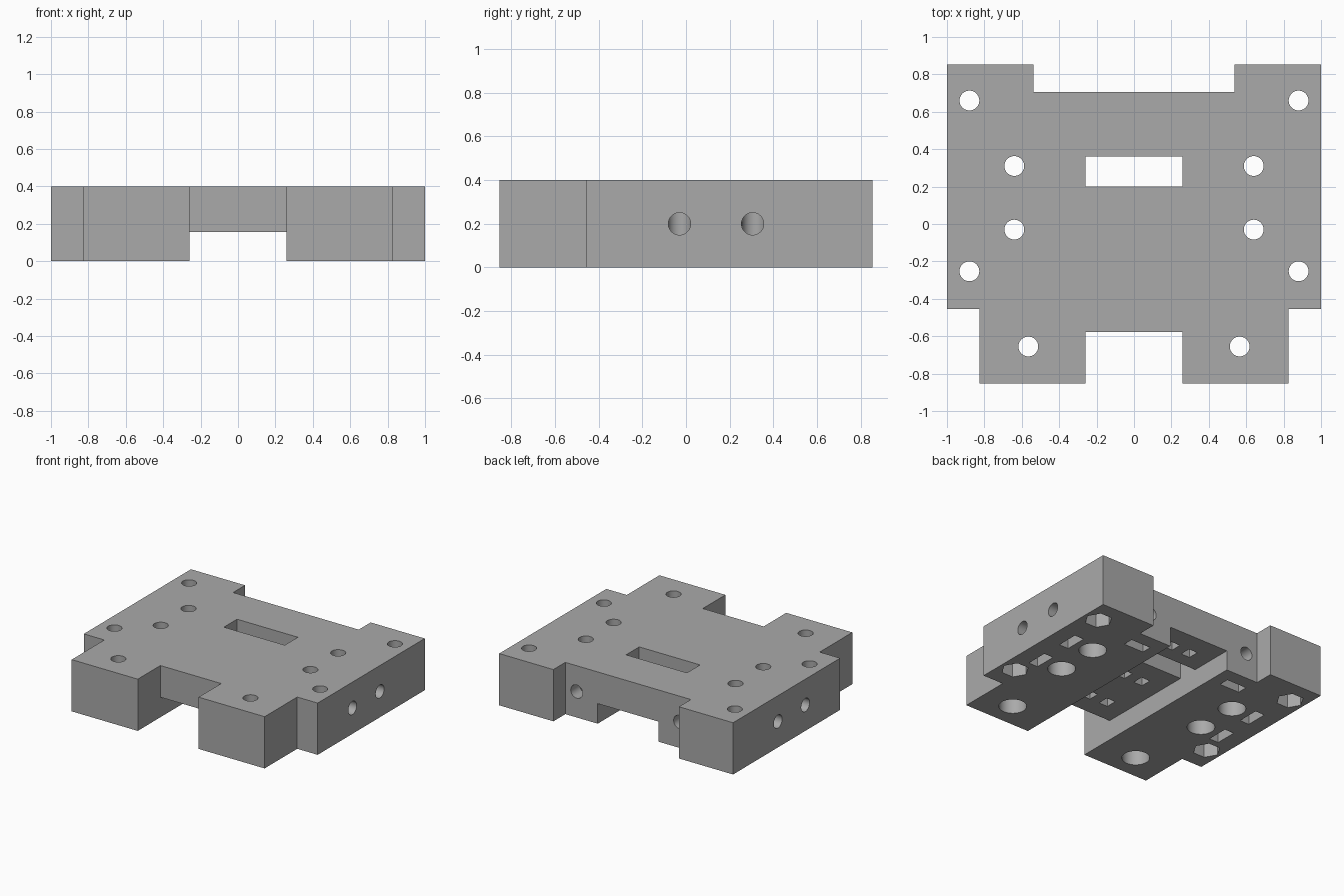
import bpy, bmesh, math
from mathutils import Matrix, Vector

if "Cube" in bpy.data.objects:
    bpy.data.objects.remove(bpy.data.objects["Cube"])

H = 0.4        # block height
R = 0.053      # screw hole radius

grey = bpy.data.materials.new("plain grey")
grey.diffuse_color = (0.40, 0.40, 0.40, 1)
grey.use_nodes = True
grey.node_tree.nodes["Principled BSDF"].inputs["Base Color"].default_value = grey.diffuse_color


def make_object(name, bm):
    bmesh.ops.recalc_face_normals(bm, faces=bm.faces)
    mesh = bpy.data.meshes.new(name)
    bm.to_mesh(mesh)
    bm.free()
    mesh.materials.append(grey)
    obj = bpy.data.objects.new(name, mesh)
    bpy.context.collection.objects.link(obj)
    return obj


# Block outline: right half, mirrored to the left
half = [(0.26, -0.853), (0.825, -0.853), (0.825, -0.455), (1, -0.455),
        (1, 0.853), (0.537, 0.853), (0.537, 0.707)]
outline = [(0.26, -0.577)] + half
outline += [(-x, y) for x, y in reversed(outline)]
bm = bmesh.new()
face = bm.faces.new([bm.verts.new((x, y, 0)) for x, y in outline])
top = bmesh.ops.extrude_face_region(bm, geom=[face])["geom"]
bmesh.ops.translate(bm, vec=(0, 0, H),
                    verts=[g for g in top if isinstance(g, bmesh.types.BMVert)])
block = make_object("mounting_block", bm)


def cut(bm):
    """Subtract a cutter shape from the block, then discard the cutter."""
    cutter = make_object("cutter", bm)
    cutter.hide_render = True
    mod = block.modifiers.new("cut", "BOOLEAN")
    mod.operation = "DIFFERENCE"
    mod.solver = "EXACT"
    mod.object = cutter
    bpy.context.view_layer.objects.active = block
    bpy.ops.object.modifier_apply(modifier=mod.name)
    bpy.data.objects.remove(cutter)


def cut_box(x0, x1, y0, y1, z0, z1):
    bm = bmesh.new()
    bmesh.ops.create_cube(bm, size=1)
    for v in bm.verts:
        v.co = Vector((x1 if v.co.x > 0 else x0, y1 if v.co.y > 0 else y0,
                       z1 if v.co.z > 0 else z0))
    cut(bm)


def cut_rod(a, b, radius, sides=40, turn=0.0):
    a, b = Vector(a), Vector(b)
    d = b - a
    rot = d.to_track_quat("Z", "Y").to_matrix().to_4x4()
    bm = bmesh.new()
    bmesh.ops.create_cone(bm, cap_ends=True, segments=sides, radius1=radius,
                          radius2=radius, depth=d.length,
                          matrix=Matrix.Translation((a + b) / 2) @ rot
                          @ Matrix.Rotation(turn, 4, "Z"))
    cut(bm)


# Underside channel and through slot
cut_box(-0.26, 0.26, -1, 1, -0.1, 0.155)
cut_box(-0.26, 0.26, 0.2, 0.36, 0.1, 0.5)

for s in (-1, 1):
    # Vertical screw holes with round counterbores below
    for x, y in ((0.64, 0.31), (0.64, -0.03), (0.565, -0.655)):
        cut_rod((s * x, y, -0.1), (s * x, y, 0.5), R)
        cut_rod((s * x, y, -0.1), (s * x, y, 0.13), 0.098)
    # Vertical screw holes with hexagonal nut pockets below
    for y in (0.66, -0.253):
        cut_rod((s * 0.88, y, -0.1), (s * 0.88, y, 0.5), R)
        cut_rod((s * 0.88, y, -0.1), (s * 0.88, y, 0.13), 0.098, 6, math.pi / 6)
    # Side screw holes with nut slots
    for y in (-0.03, 0.305):
        cut_rod((s * 1.1, y, 0.2), (s * 0.64, y, 0.2), 0.051)
        xa, xb = sorted((s * 0.79, s * 0.87))
        cut_box(xa, xb, y - 0.085, y + 0.085, -0.1, 0.29)
    # Rear screw holes with nut slots
    cut_rod((s * 0.44, 0.8, 0.2), (s * 0.44, 0.42, 0.2), 0.051)
    cut_box(s * 0.44 - 0.085, s * 0.44 + 0.085, 0.52, 0.6, -0.1, 0.29)
    # Small square pockets in the channel ceiling
    for y in (0.51, -0.01, -0.39):
        cut_box(s * 0.08 - 0.038, s * 0.08 + 0.038, y - 0.043, y + 0.043, 0.1, 0.27)

# Smooth hole walls, sharp edges
bpy.ops.object.select_all(action="DESELECT")
block.select_set(True)
bpy.context.view_layer.objects.active = block
bpy.ops.object.shade_smooth_by_angle(angle=math.radians(30))
